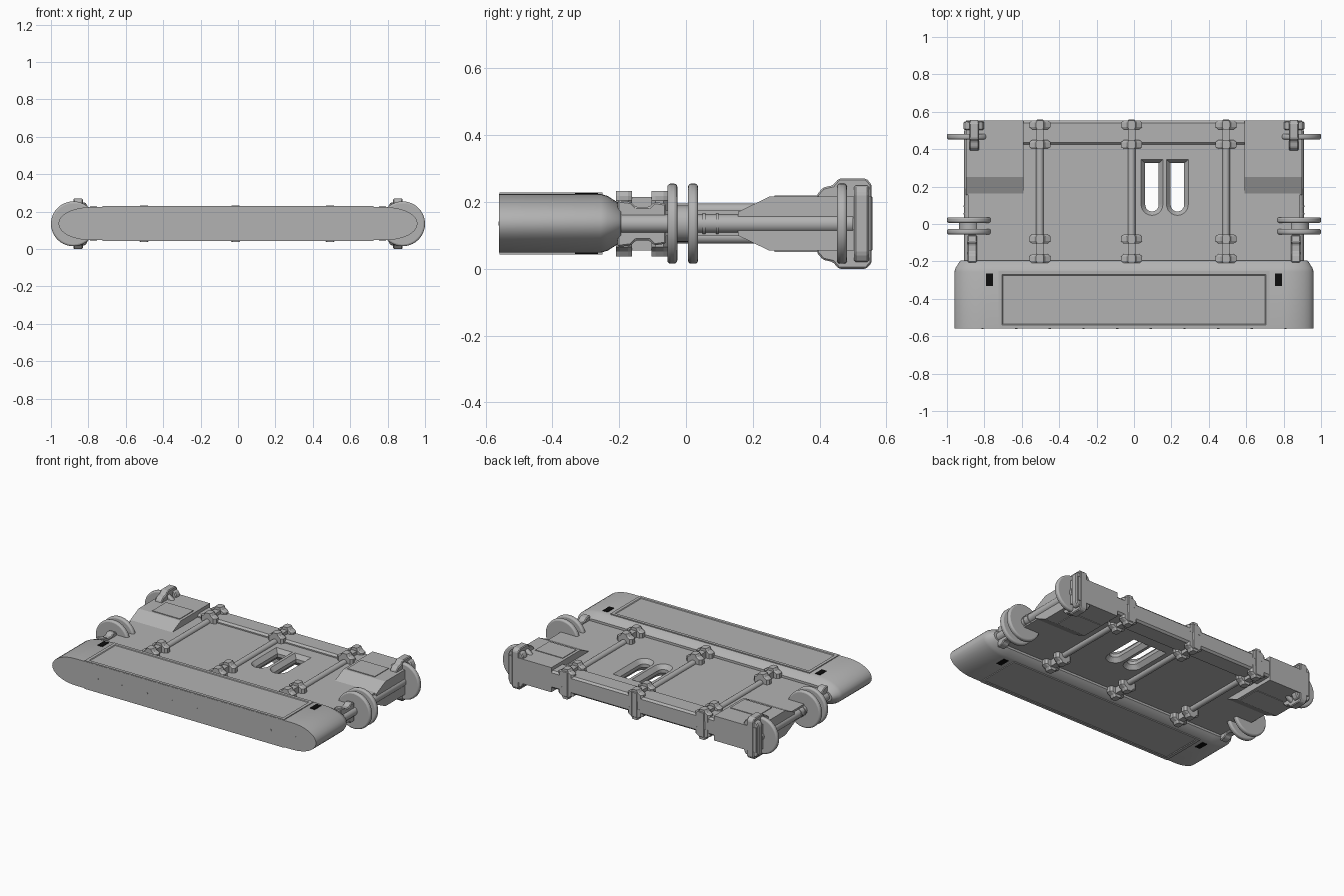
import bpy, bmesh, math

if "Cube" in bpy.data.objects:
    bpy.data.objects.remove(bpy.data.objects["Cube"])

MID = 0.135  # height of the horizontal symmetry plane


def material(name, v):
    m = bpy.data.materials.new(name)
    m.diffuse_color = (v, v, v, 1)
    m.use_nodes = True
    m.node_tree.nodes["Principled BSDF"].inputs["Base Color"].default_value = m.diffuse_color
    return m


GREY = material("metal grey", 0.45)
BLACK = material("black", 0.004)


def finish(name, bm, mat=GREY, bevel=0, segs=1, smooth=False):
    bmesh.ops.recalc_face_normals(bm, faces=bm.faces)
    me = bpy.data.meshes.new(name)
    bm.to_mesh(me)
    bm.free()
    ob = bpy.data.objects.new(name, me)
    bpy.context.collection.objects.link(ob)
    me.materials.append(mat)
    if bevel:
        b = ob.modifiers.new("bevel", "BEVEL")
        b.width, b.segments, b.limit_method = bevel, segs, "ANGLE"
    if smooth:
        bpy.context.view_layer.objects.active = ob
        ob.select_set(True)
        bpy.ops.object.shade_smooth_by_angle(angle=math.radians(35))
        ob.select_set(False)
    return ob


def loft(bm, rings):
    vs = [[bm.verts.new(p) for p in r] for r in rings]
    n = len(vs[0])
    for a, b in zip(vs, vs[1:]):
        for i in range(n):
            bm.faces.new((a[i], a[(i + 1) % n], b[(i + 1) % n], b[i]))
    bm.faces.new(vs[0])
    bm.faces.new(vs[-1][::-1])


def box(name, x0, x1, y0, y1, z0, z1, mat=GREY, bevel=0):
    bm = bmesh.new()
    loft(bm, [[(x0, y0, z), (x1, y0, z), (x1, y1, z), (x0, y1, z)] for z in (z0, z1)])
    return finish(name, bm, mat, bevel)


def prism_x(name, prof, x0, x1, bevel=0):
    bm = bmesh.new()
    loft(bm, [[(x, y, z) for y, z in prof] for x in (x0, x1)])
    return finish(name, bm, GREY, bevel)


def rod_y(name, x, z, r, y0, y1, n=16, bevel=0, segs=2):
    bm = bmesh.new()
    ang = [2 * math.pi * i / n for i in range(n)]
    loft(bm, [[(x + r * math.cos(a), y, z + r * math.sin(a)) for a in ang] for y in (y0, y1)])
    return finish(name, bm, GREY, bevel, segs, True)


def mirrored_profile(top):
    return top + [(y, 2 * MID - z) for y, z in reversed(top)]


# front bumper: flattened tube with tapered rear edge
def bumper_ring(y, inset):
    pts = []
    for s, a0 in ((1, -90), (-1, 90)):
        for i in range(17):
            a = math.radians(a0 + 180 * i / 16)
            pts.append((s * 0.79 + (0.17 - inset) * math.cos(a), y,
                        0.136 + (0.088 - inset) * math.sin(a)))
    return pts


bm = bmesh.new()
loft(bm, [bumper_ring(y, i) for y, i in
          ((-0.56, 0), (-0.255, 0), (-0.235, 0.006), (-0.205, 0.025), (-0.195, 0.035))])
finish("front_bumper", bm, smooth=True)

# raised cover on the bumper, inset above and below
bm = bmesh.new()
loft(bm, [[(-0.725, -0.5585, z), (0.725, -0.5585, z), (0.725, -0.25, z), (-0.725, -0.25, z)]
          for z in (0.043, 0.229)])
bmesh.ops.recalc_face_normals(bm, faces=bm.faces)
flat = [f for f in bm.faces if abs(f.normal.z) > 0.9]
bmesh.ops.inset_individual(bm, faces=flat, thickness=0.028)
bmesh.ops.inset_individual(bm, faces=flat, thickness=0.006, depth=-0.004)
finish("bumper_cover", bm)

# row of small bolt heads on the bumper face
for i in range(10):
    rod_y("bumper_bolt", -0.81 + 0.18 * i, MID, 0.006, -0.561, -0.555, 8)

# black marks above and below on the bumper
for s in (-1, 1):
    for z in (0.2205, 0.0445):
        box("bumper_mark", s * 0.773 - 0.018, s * 0.773 + 0.018, -0.332, -0.264,
            z, z + 0.007, BLACK)

# main deck with two flared slots
deck = box("deck", -0.885, 0.885, -0.21, 0.45, 0.098, 0.174)


def slot_ring(cx, w, y0, y1, z):
    arc = [math.radians(180 + 180 * i / 12) for i in range(13)]
    return [(cx + w * math.cos(a), y0 + w + w * math.sin(a), z) for a in arc] + \
           [(cx + w, y1, z), (cx - w, y1, z)]


bm = bmesh.new()
for cx in (0.096, 0.232):
    loft(bm, [slot_ring(cx, w, y0, y1, z) for w, y0, y1, z in
              ((0.065, 0.04, 0.35, 0.09), (0.036, 0.067, 0.325, 0.125),
               (0.036, 0.067, 0.325, 0.147), (0.065, 0.04, 0.35, 0.182))])
cutter = finish("slot_cutter", bm)
cutter.hide_render = True
cutter.hide_viewport = True
cut = deck.modifiers.new("slots", "BOOLEAN")
cut.operation, cut.solver, cut.object = "DIFFERENCE", "EXACT", cutter

# rear cross beam
box("rear_beam", -0.895, 0.895, 0.425, 0.553, 0.078, 0.194, bevel=0.012)

# long rods on both faces of the deck, with clamps and links
for x in (-0.503, -0.013, 0.492):
    for s in (1, -1):
        rod_y("deck_rod", x, MID + s * 0.04, 0.02, -0.2, 0.54)
        for y in (-0.185, -0.08, 0.425, 0.53):
            prof = [(-0.056, 0.025), (-0.056, 0.07), (-0.03, 0.083), (-0.02, 0.098),
                    (0.02, 0.098), (0.03, 0.083), (0.056, 0.07), (0.056, 0.025)]
            bm = bmesh.new()
            loft(bm, [[(x + px * k, y + d, MID + s * pz) for px, pz in prof]
                      for d, k in ((-0.024, 0.75), (-0.012, 1), (0.012, 1), (0.024, 0.75))])
            finish("rod_clamp", bm)
        z = sorted((MID + s * 0.03, MID + s * 0.08))
        for y0, y1 in ((-0.185, -0.08), (0.425, 0.53)):
            box("clamp_link", x - 0.02, x + 0.02, y0, y1, z[0], z[1])
    # strap down the rear face
    box("rear_strap", x - 0.022, x + 0.022, 0.53, 0.558, MID - 0.085, MID + 0.085, bevel=0.006)

for s in (-1, 1):
    # wedge-fronted corner housing with a thin lid
    prism_x("corner_housing", mirrored_profile([(0.155, 0.17), (0.25, 0.216), (0.554, 0.216)]),
            *sorted((s * 0.592, s * 0.898)))
    box("housing_lid", *sorted((s * 0.61, s * 0.81)), 0.265, 0.41, 0.05, 0.22)
    # side axle with cone tip
    rod_y("side_axle", s * 0.88, MID, 0.028, -0.21, 0.5)
    for y in (0.0, 0.05, 0.09):
        rod_y("axle_ring", s * 0.88, MID, 0.032, y, y + 0.008)
    # paired discs, their hub, and the rear disc
    for y in (-0.041, 0.021, 0.467):
        rod_y("side_disc", s * 0.88, MID, 0.12, y - 0.015, y + 0.015, 40, 0.01, 3)
    rod_y("disc_hub", s * 0.88, MID, 0.055, -0.041, 0.021, 24)
    # side brackets behind the bumper
    prism_x("side_bracket", mirrored_profile(
        [(-0.205, 0.205), (-0.165, 0.2), (-0.15, 0.185), (-0.11, 0.185),
         (-0.095, 0.2), (-0.06, 0.195)]), *sorted((s * 0.84, s * 0.89)), bevel=0.005)
    # corner clamp wrapping the housing
    prism_x("corner_clamp", mirrored_profile(
        [(0.392, 0.222), (0.41, 0.243), (0.44, 0.25), (0.457, 0.27), (0.54, 0.27),
         (0.556, 0.252)]), *sorted((s * 0.83, s * 0.88)), bevel=0.005)
    # cross bar of the corner clamp
    prof = [(-0.055, 0.09), (-0.04, 0.115), (0.04, 0.115), (0.055, 0.09)]
    prof += [(px, -pz) for px, pz in reversed(prof)]
    bm = bmesh.new()
    loft(bm, [[(s * 0.856 + px, y, MID + pz) for px, pz in prof] for y in (0.503, 0.548)])
    finish("clamp_bar", bm, bevel=0.006)
